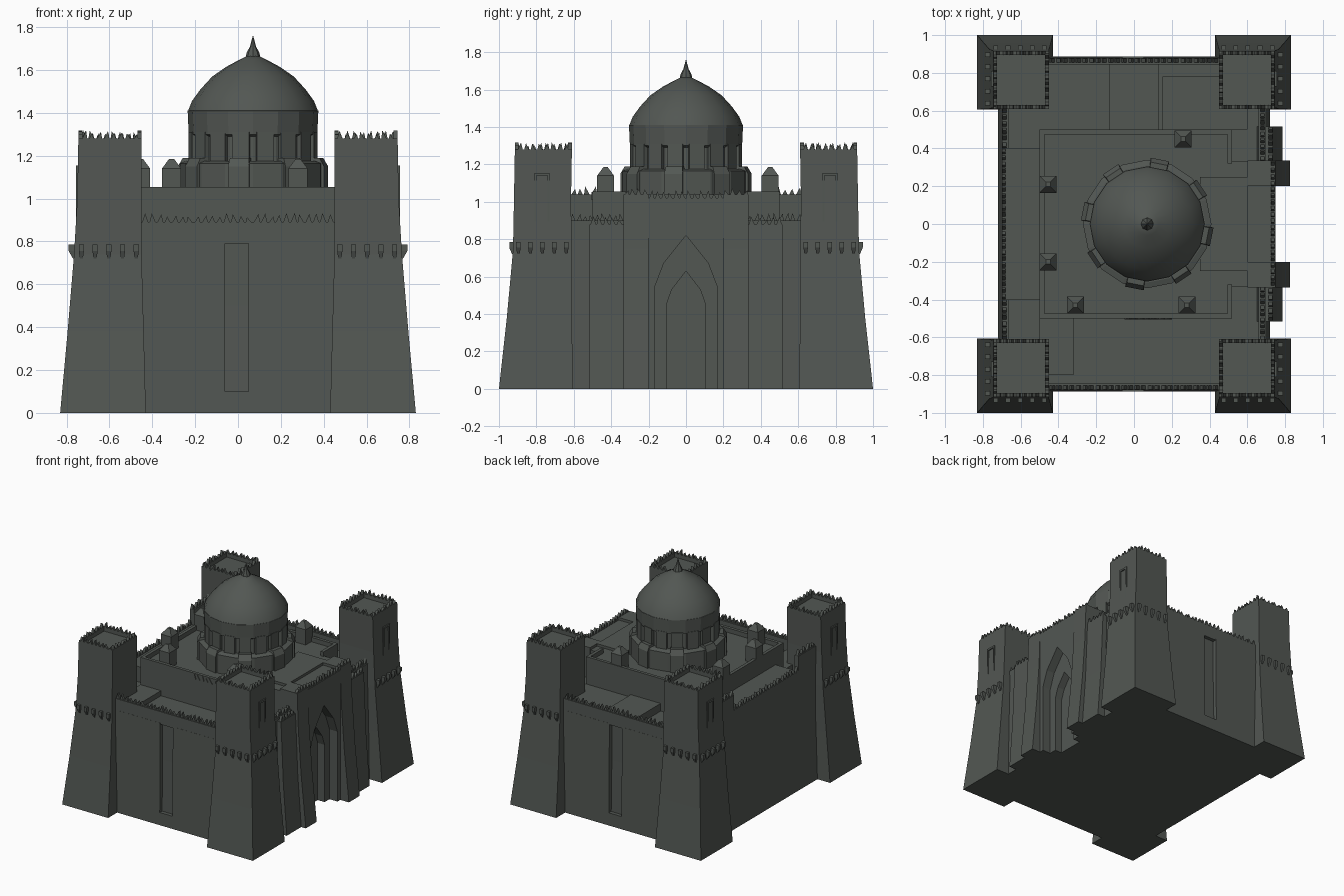
import bpy, bmesh, math, random
from mathutils import Vector, Matrix

if "Cube" in bpy.data.objects:
    bpy.data.objects.remove(bpy.data.objects["Cube"])

random.seed(4)
stone = bpy.data.materials.new("dark_stone")
stone.diffuse_color = (0.085, 0.095, 0.086, 1)
stone.use_nodes = True
stone.node_tree.nodes["Principled BSDF"].inputs["Base Color"].default_value = stone.diffuse_color


def finish(bm, name, smooth=None):
    bmesh.ops.recalc_face_normals(bm, faces=bm.faces[:])
    me = bpy.data.meshes.new(name)
    bm.to_mesh(me)
    bm.free()
    me.materials.append(stone)
    ob = bpy.data.objects.new(name, me)
    bpy.context.collection.objects.link(ob)
    if smooth:
        bpy.ops.object.select_all(action='DESELECT')
        ob.select_set(True)
        bpy.context.view_layer.objects.active = ob
        bpy.ops.object.shade_smooth_by_angle(angle=math.radians(smooth))
    return ob


def loft(bm, rings):
    """Rectangular rings (x0, x1, y0, y1, z) joined into a closed solid."""
    vs = [[bm.verts.new(p) for p in ((a, c, z), (b, c, z), (b, d, z), (a, d, z))]
          for a, b, c, d, z in rings]
    for lo, hi in zip(vs, vs[1:]):
        for i in range(4):
            j = (i + 1) % 4
            bm.faces.new((lo[i], lo[j], hi[j], hi[i]))
    bm.faces.new(vs[0][::-1])
    bm.faces.new(vs[-1])


def box(bm, x0, x1, y0, y1, z0, z1):
    loft(bm, [(x0, x1, y0, y1, z0), (x0, x1, y0, y1, z1)])


def teeth(bm, p, q, z, h=0.04, pitch=0.034, t=0.02):
    """Row of worn, pointed battlements from p to q."""
    p, q = Vector(p), Vector(q)
    n = max(2, round((q - p).length / pitch))
    d = (q - p) / n
    s = Vector((-d.y, d.x)).normalized() * t / 2
    for i in range(n):
        a, b = p + d * i, p + d * (i + 1)
        m = a.lerp(b, random.uniform(0.2, 0.8))
        top = z + h * random.uniform(0.6, 1.1)
        f = [[bm.verts.new((*(v + k * s), w)) for v, w in ((a, z - .01), (b, z - .01), (m, top))]
             for k in (-1, 1)]
        bm.faces.new(f[0])
        bm.faces.new(f[1])
        for k in range(3):
            j = (k + 1) % 3
            bm.faces.new((f[0][k], f[0][j], f[1][j], f[1][k]))


def extrude_x(bm, pts, x0, x1):
    """Extrude a (y, z) outline along x."""
    f = bm.faces.new([bm.verts.new((x0, y, z)) for y, z in pts])
    r = bmesh.ops.extrude_face_region(bm, geom=[f])
    bmesh.ops.translate(bm, vec=(x1 - x0, 0, 0),
                        verts=[v for v in r['geom'] if isinstance(v, bmesh.types.BMVert)])


def lathe(bm, prof, n, cx=0.07):
    """Turn an (r, z) profile about the dome axis."""
    rings = [[bm.verts.new((cx + r * math.cos(k * math.tau / n), r * math.sin(k * math.tau / n), z))
              for k in range(n)] for r, z in prof]
    for a, b in zip(rings, rings[1:]):
        for k in range(n):
            j = (k + 1) % n
            bm.faces.new((a[k], a[j], b[j], b[k]))
    bm.faces.new(rings[0][::-1])
    bm.faces.new(rings[-1])


# Corner towers, built once and mirrored
for sx in (-1, 1):
    for sy in (-1, 1):
        bm = bmesh.new()
        loft(bm, [(.43, .83, .605, 1.0, 0), (.44, .795, .61, .958, .38), (.45, .765, .61, .925, .74),
                  (.45, .75, .615, .92, 1.0), (.45, .745, .61, .915, 1.28),
                  (.47, .725, .63, .895, 1.28), (.47, .725, .63, .895, 1.25)])
        # battlements around the top
        c = [(.46, .62), (.735, .62), (.735, .905), (.46, .905)]
        for i in range(4):
            teeth(bm, c[i], c[(i + 1) % 4], 1.275)
        # corbels on the two outer faces
        for i in range(5):
            y, x = .64 + i * .064, .475 + i * .064
            loft(bm, [(.74, .77, y - .007, y + .007, .72), (.74, .79, y - .012, y + .012, .755),
                      (.74, .79, y - .012, y + .012, .785)])
            loft(bm, [(x - .007, x + .007, .90, .93, .72), (x - .012, x + .012, .90, .945, .755),
                      (x - .012, x + .012, .90, .945, .785)])
        # tall framed slit on the side
        for y in (.735, .805):
            box(bm, .74, .756, y - .006, y + .006, .83, 1.14)
        box(bm, .74, .756, .729, .811, 1.14, 1.155)
        bmesh.ops.scale(bm, vec=(sx, sy, 1), verts=bm.verts[:])
        finish(bm, "corner_tower")

# Main body core, with outer walls leaving a tall slot front and back
bm = bmesh.new()
loft(bm, [(-.72, .60, -.86, .86, 0), (-.70, .60, -.85, .85, .5), (-.70, .60, -.85, .85, .80)])
for s in (-1, 1):
    for a, b, z in ((-.46, -.06, .89), (.05, .46, .89), (-.06, .05, .10)):
        loft(bm, [(a, b, *sorted((s * .80, s * .888)), 0),
                  (a, b, *sorted((s * .80, s * (.888 - .008 * z))), z * .99 if z < .5 else .80)])
    a, b = sorted((s * .33, s * .62))
    loft(bm, [(.55, .72, a, b, 0), (.55, .70, a, b, .80)])
finish(bm, "main_body")

# Parapet walls around the terrace
bm = bmesh.new()
for s in (-1, 1):
    y0, y1 = sorted((s * .845, s * .88))
    box(bm, -.46, .46, y0, y1, .79, .89)
    teeth(bm, (-.45, s * .865), (.45, s * .865), .89)
    y0, y1 = sorted((s * .33, s * .62))
    box(bm, .66, .70, y0, y1, .79, .90)
    teeth(bm, (.68, s * .33), (.68, s * .62), .90)
    y0, y1 = sorted((s * .4, s * .62))
    box(bm, -.70, -.665, y0, y1, .79, 1.04)
    teeth(bm, (-.685, s * .4), (-.685, s * .62), 1.04)
box(bm, -.70, -.50, -.4, .4, .79, .92)
teeth(bm, (-.69, -.4), (-.69, .4), .92)
finish(bm, "terrace_parapet")

# Low roofs on the rear terrace and a front ramp
bm = bmesh.new()
box(bm, -.13, .13, .5, .85, .79, .86)
box(bm, .15, .60, .5, .78, .79, .84)
box(bm, -.50, -.32, -.80, -.5, .79, .84)
finish(bm, "terrace_roofs")

# Upper block with low rim
bm = bmesh.new()
box(bm, -.50, .52, -.5, .5, .79, 1.02)
for s in (-1, 1):
    box(bm, -.50, .52, *sorted((s * .5, s * .475)), 1.01, 1.055)
    box(bm, .495, .52, *sorted((s * .5, s * .32)), 1.01, 1.055)
box(bm, -.50, -.475, -.5, .5, 1.01, 1.055)
box(bm, .35, .60, -.25, .25, 1.0, 1.04)
teeth(bm, (-.05, -.495), (.2, -.495), 1.02, h=.03)
finish(bm, "upper_block")

# Entrance portal: nested pointed arches
bm = bmesh.new()
box(bm, .50, .62, -.33, .33, 0, 1.02)


def arch(w, spring, peak, out, x0, x1, top):
    half = [(w, 0), (w, spring), (w * .72, spring + (peak - spring) * .45)]
    outline = [(-out, 0), (-out, top), (out, top), (out, 0)] + half + [(0, peak)]
    outline += [(-y, z) for y, z in reversed(half)]
    extrude_x(bm, outline, x0, x1)


arch(.165, .55, .82, .33, .68, .75, 1.02)
arch(.105, .45, .63, .20, .61, .68, 1.02)
box(bm, .61, .69, -.33, -.19, 0, 1.02)
box(bm, .61, .69, .19, .33, 0, 1.02)
teeth(bm, (.735, -.2), (.735, .2), 1.02)
for s in (-1, 1):
    # inner tall pilasters and outer lower ones, battered outward at the foot
    a, b = sorted((s * .20, s * .335))
    loft(bm, [(.6, .825, a, b, 0), (.6, .785, a, b, .4), (.6, .76, a, b, .75), (.6, .75, a, b, 1.04)])
    teeth(bm, (.735, a), (.735, b), 1.04, h=.03)
    a, b = sorted((s * .335, s * .515))
    loft(bm, [(.6, .785, a, b, 0), (.6, .755, a, b, .4), (.66, .735, a, b, .88)])
    teeth(bm, (.722, a), (.722, b), .88)
finish(bm, "entrance_portal")

# Small roof kiosks
bm = bmesh.new()
for x, y in ((-.455, .21), (-.455, -.2), (-.31, -.43), (.28, -.43), (.26, .45)):
    r = .045
    loft(bm, [(x - r, x + r, y - r, y + r, 1.0), (x - r, x + r, y - r, y + r, 1.14),
              (x - .012, x + .012, y - .012, y + .012, 1.185)])
finish(bm, "roof_kiosk")

# Drum: stepped base, core, window piers, upper band
bm = bmesh.new()
lathe(bm, [(.34, 1.0), (.34, 1.165), (.31, 1.175), (.28, 1.175), (.28, 1.29), (.30, 1.30),
           (.305, 1.41), (.28, 1.415)], 16)
for k in range(16):
    m = Matrix.Translation((.07, 0, 0)) @ Matrix.Rotation((k + .5) * math.tau / 16, 4, 'Z')
    n = len(bm.verts)
    box(bm, .25, .298, -.041, .041, 1.15, 1.31)
    if k % 2:
        loft(bm, [(.28, .348, -.05, .05, 1.0), (.28, .348, -.05, .05, 1.15),
                  (.28, .325, -.045, .045, 1.19)])
    bm.verts.ensure_lookup_table()
    bmesh.ops.transform(bm, matrix=m, verts=bm.verts[n:])
finish(bm, "dome_drum")

# Dome and finial
bm = bmesh.new()
lathe(bm, [(.305, 1.405), (.285, 1.455), (.245, 1.51), (.19, 1.57), (.125, 1.615),
           (.06, 1.65), (.03, 1.665)], 16)
finish(bm, "dome", 40)
bm = bmesh.new()
lathe(bm, [(.035, 1.655), (.03, 1.68), (.014, 1.71), (.001, 1.76)], 8)
finish(bm, "dome_finial", 40)
